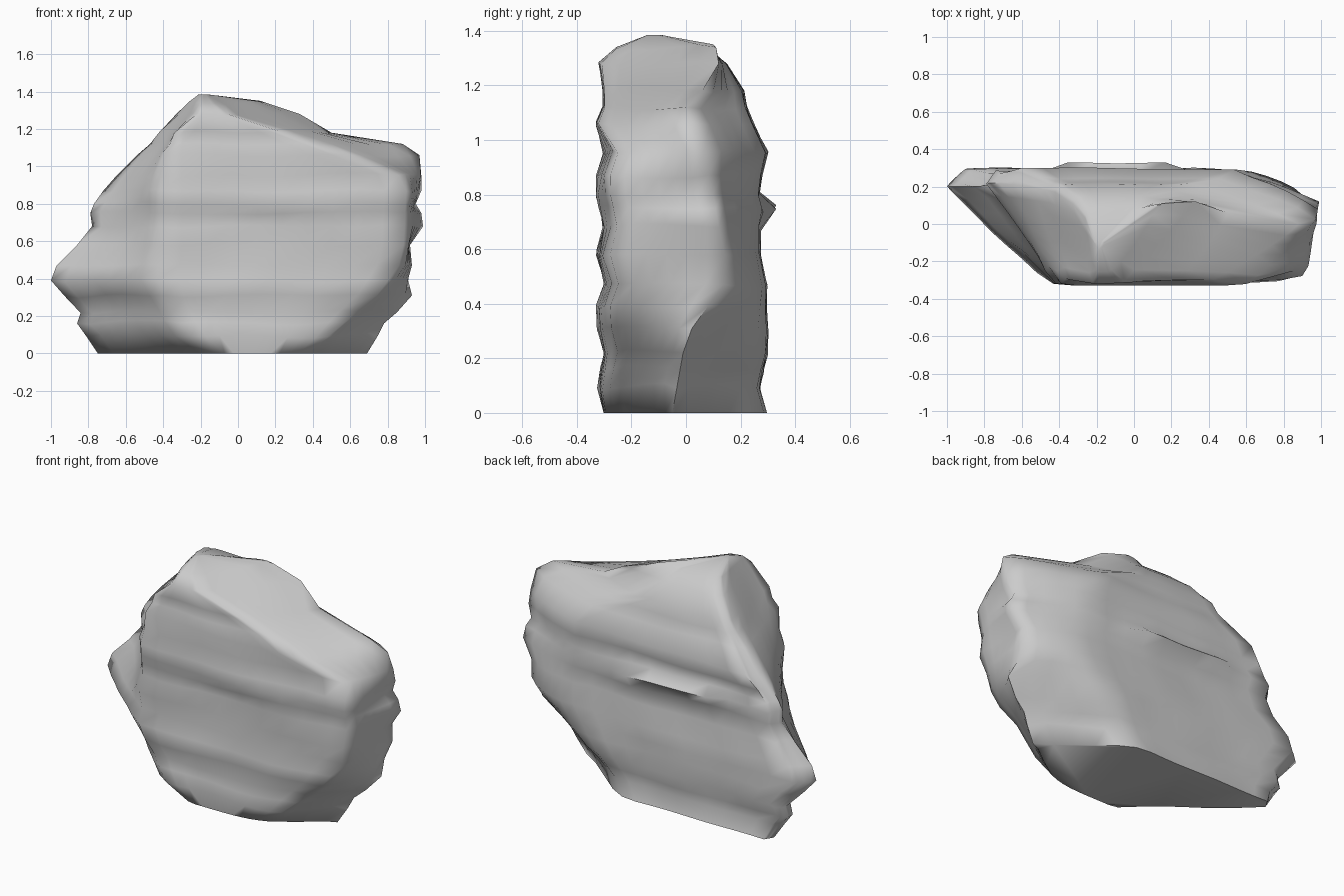
import bpy, bmesh, math
from mathutils import Vector, noise

if "Cube" in bpy.data.objects:
    bpy.data.objects.remove(bpy.data.objects["Cube"])

# Strata: height, left x, right x, front y, back y
LAYERS = [
    (0, -.75, .69, -.305, .295), (.09, -.81, .745, -.33, .27),
    (.16, -.86, .78, -.315, .285), (.22, -.84, .85, -.30, .30),
    (.31, -.93, .93, -.325, .30), (.39, -1.0, .91, -.33, .295),
    (.47, -.97, .92, -.30, .295), (.58, -.86, .92, -.33, .27),
    (.68, -.78, .99, -.305, .27), (.75, -.79, .98, -.32, .285),
    (.80, -.77, .95, -.33, .27), (.87, -.72, .98, -.33, .28),
    (.95, -.65, .98, -.30, .30), (1.06, -.54, .97, -.33, .25),
    (1.12, -.47, .88, -.305, .225), (1.18, -.42, .50, -.31, .21),
    (1.28, -.33, .33, -.32, .15), (1.34, -.26, .15, -.25, .07),
    (1.385, -.21, -.16, -.14, -.09)]

# How the outline corners wander with height
RIGHT_Y = [(0, -.05), (.28, 0), (.5, .16), (.68, .12), (.8, .1), (1, .05),
           (1.12, 0), (1.18, .06), (1.28, .12), (1.34, .11), (1.385, -.1)]
LEFT_Y = [(0, .24), (.4, .2), (.6, .2), (.8, .22), (1, .21), (1.18, .17),
          (1.28, .11), (1.34, .03), (1.385, -.1)]
FRONT_RIGHT_X = [(0, .37), (.1, .5), (.3, .75), (.5, .9), (.92, .92), (1, .8),
                 (1.06, .6), (1.12, .42), (1.18, .24), (1.28, -.06), (1.34, -.13), (1.385, -.17)]
BACK_RIGHT_X = [(0, .22), (.1, .3), (.3, .44), (.5, .57), (.95, .54), (1.06, .45),
                (1.18, .15), (1.28, .05), (1.34, 0), (1.385, -.17)]
FRONT_LEFT_X = [(0, -.12), (.1, -.26), (.25, -.38), (.4, -.44), (1, -.43),
                (1.18, -.35), (1.28, -.22), (1.34, -.2), (1.385, -.19)]
BACK_LEFT_GAP = [(0, .03), (.3, .1), (.5, .1), (.7, .05), (1.28, .05), (1.385, .02)]
STEPS = (7, 10, 6, 5, 10, 4)


def at(table, z):
    for (z0, a), (z1, b) in zip(table, table[1:]):
        if z <= z1:
            return a + (b - a) * (z - z0) / (z1 - z0)
    return table[-1][1]


def outline(z, left, right, front, back):
    """One stratum: six corners joined by subdivided edges."""
    corners = [
        Vector((left, at(LEFT_Y, z), z)),
        Vector((at(FRONT_LEFT_X, z), front, z)),
        Vector((at(FRONT_RIGHT_X, z), front + .045 * (z < 1), z)),
        Vector((right, at(RIGHT_Y, z), z)),
        Vector((at(BACK_RIGHT_X, z), back, z)),
        Vector((left + at(BACK_LEFT_GAP, z), back, z))]
    points = []
    for i, n in enumerate(STEPS):
        a, b = corners[i], corners[(i + 1) % 6]
        for k in range(n):
            t = k / n
            p = a.lerp(b, t)
            if i == 1:
                p.y = a.y + (b.y - a.y) * t ** 5
            # Thin ledge along the back
            if i == 4 and z == .75 and -.48 < p.x < .22:
                p.y = .33
            # Chipped surface: dents and wavering bedding lines
            if k and z < 1.37:
                out = Vector((b.y - a.y, a.x - b.x, 0)).normalized()
                q = Vector((p.x * 2.5, p.y * 2.5, z * 6))
                bulge = .012 * math.sin(math.pi * t) if i in (2, 3) else -.002
                p += out * (noise.noise(q) * (.015 if i in (1, 4) else .03) + bulge)
                if z > 0:
                    p.z += noise.noise(q + Vector((9, 3, 5))) * .025
            points.append(p)
    # Worn front and back corners
    worn = list(points)
    for c in (STEPS[0], sum(STEPS[:2]), sum(STEPS[:4])):
        worn[c] = points[c] * .7 + (points[c - 1] + points[c + 1]) * .15
    return worn


# Rock body lofted through the strata
bm = bmesh.new()
rings = [[bm.verts.new(p) for p in outline(*layer)] for layer in LAYERS]
count = len(rings[0])
for low, high in zip(rings, rings[1:]):
    for i in range(count):
        j = (i + 1) % count
        bm.faces.new((low[i], low[j], high[j], high[i]))
bm.faces.new(rings[0][::-1])
bm.faces.new(rings[-1])
for v in bm.verts:
    v.co.y = max(-.33, min(.33, v.co.y))
bmesh.ops.recalc_face_normals(bm, faces=bm.faces[:])

mesh = bpy.data.meshes.new("rock")
bm.to_mesh(mesh)
bm.free()
rock = bpy.data.objects.new("rock", mesh)
bpy.context.collection.objects.link(rock)

stone = bpy.data.materials.new("grey stone")
stone.diffuse_color = (.6, .6, .6, 1)
stone.use_nodes = True
stone.node_tree.nodes["Principled BSDF"].inputs["Base Color"].default_value = stone.diffuse_color
mesh.materials.append(stone)

bpy.context.view_layer.objects.active = rock
rock.select_set(True)
bpy.ops.object.shade_smooth_by_angle(angle=math.radians(75))
